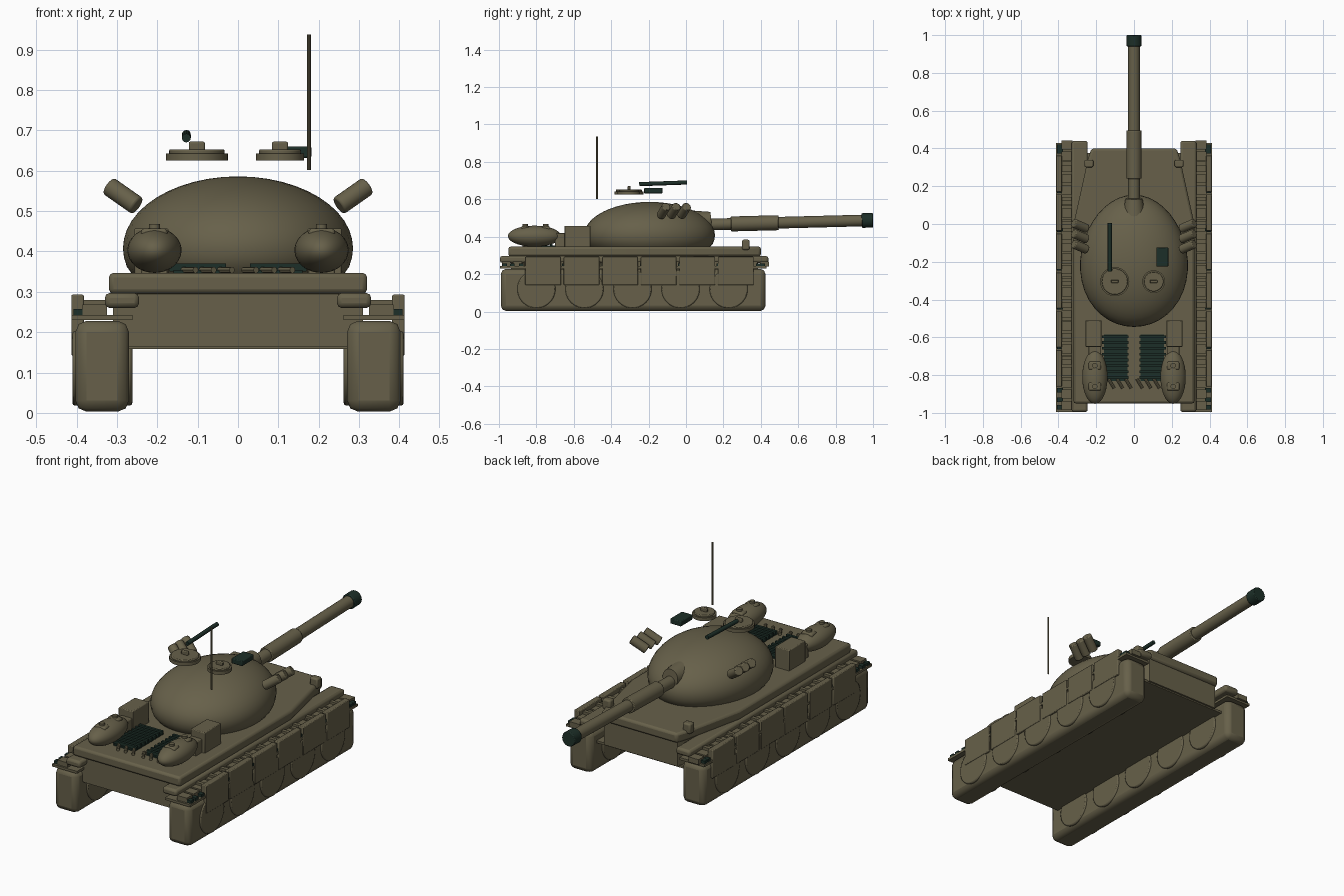
import bpy, bmesh, math
from mathutils import Vector

if "Cube" in bpy.data.objects:
    bpy.data.objects.remove(bpy.data.objects["Cube"])


def material(name, rgb):
    m = bpy.data.materials.new(name)
    m.diffuse_color = (*rgb, 1)
    m.use_nodes = True
    m.node_tree.nodes["Principled BSDF"].inputs["Base Color"].default_value = m.diffuse_color
    return m


OLIVE = material("olive drab", (0.135, 0.118, 0.068))
DARK = material("dark green", (0.012, 0.028, 0.021))


def finish(name, bm, mat, bevel=0, segments=2, smooth=True):
    bmesh.ops.recalc_face_normals(bm, faces=bm.faces)
    me = bpy.data.meshes.new(name)
    bm.to_mesh(me)
    bm.free()
    ob = bpy.data.objects.new(name, me)
    bpy.context.collection.objects.link(ob)
    me.materials.append(mat)
    if bevel:
        b = ob.modifiers.new("bevel", "BEVEL")
        b.width, b.segments = bevel, segments
        b.limit_method = "ANGLE"
    if smooth:
        bpy.ops.object.select_all(action="DESELECT")
        ob.select_set(True)
        bpy.context.view_layer.objects.active = ob
        bpy.ops.object.shade_smooth_by_angle(angle=math.radians(35))
    return ob


def box(name, x, y, z, mat=OLIVE, bevel=0, segments=2):
    bm = bmesh.new()
    bmesh.ops.create_cube(bm, size=1)
    for v in bm.verts:
        v.co = [(r[0] + r[1]) / 2 + c * (r[1] - r[0]) for r, c in zip((x, y, z), v.co)]
    return finish(name, bm, mat, bevel, segments, smooth=bevel > 0)


def rod(name, a, b, r, mat=OLIVE, r2=None, sides=24, bevel=0):
    a, b = Vector(a), Vector(b)
    bm = bmesh.new()
    bmesh.ops.create_cone(bm, cap_ends=True, segments=sides, radius1=r,
                          radius2=r if r2 is None else r2, depth=(b - a).length)
    bm.transform((b - a).to_track_quat("Z", "Y").to_matrix().to_4x4())
    bmesh.ops.translate(bm, verts=bm.verts, vec=(a + b) / 2)
    return finish(name, bm, mat, bevel)


def ellipsoid(name, centre, radii, mat=OLIVE, floor=None, taper=0):
    bm = bmesh.new()
    bmesh.ops.create_uvsphere(bm, u_segments=40, v_segments=24, radius=1)
    for v in bm.verts:
        x, y, z = v.co
        v.co = (centre[0] + x * radii[0] * (1 - taper * y),
                centre[1] + y * radii[1], centre[2] + z * radii[2])
        if floor is not None:
            v.co.z = max(v.co.z, floor)
    return finish(name, bm, mat)


def prism(name, outline, z0, z1, bevel=0):
    bm = bmesh.new()
    low = [bm.verts.new((x, y, z0)) for x, y in outline]
    face = bm.faces.new(low)
    top = bmesh.ops.extrude_face_region(bm, geom=[face])["geom"]
    bmesh.ops.translate(bm, vec=(0, 0, z1 - z0),
                        verts=[g for g in top if isinstance(g, bmesh.types.BMVert)])
    return finish(name, bm, OLIVE, bevel)


def mirrored(half):
    return half + [(-x, y) for x, y in reversed(half)]


# Hull: lower tub and upper deck with a narrowed nose
prism("lower_hull", mirrored([(0.31, -0.935), (0.31, 0.0), (0.24, 0.34), (0.22, 0.385)]), 0.165, 0.31)
prism("upper_deck", mirrored([(0.32, -0.95), (0.32, 0.0), (0.245, 0.34), (0.225, 0.4)]), 0.295, 0.347, 0.012)
box("belly_plate", (-0.27, 0.27), (-0.93, 0.375), (0.158, 0.17))

# Running gear, one set per side
for s, side in ((-1, "left"), (1, "right")):
    def sx(a, b):
        return tuple(sorted((s * a, s * b)))

    box(side + "_track", sx(0.27, 0.403), (-0.99, 0.425), (0.003, 0.228), bevel=0.028)
    for i in range(5):
        y = -0.80 + i * 0.257
        rod(f"{side}_wheel_{i}", (s * 0.262, y, 0.12), (s * 0.41, y, 0.12), 0.102, sides=40, bevel=0.006)
    box(side + "_fender", sx(0.262, 0.412), (-0.995, 0.43), (0.23, 0.243))
    box(side + "_sponson", sx(0.245, 0.33), (-0.995, 0.44), (0.26, 0.297), bevel=0.012)
    # Link row above the fender
    for i in range(24):
        y = -0.985 + i * 0.06
        box(f"{side}_link_{i}", sx(0.325, 0.385), (y, y + 0.048), (0.24, 0.268))
    # Dark pins near the fender ends and between the skirt plates
    for i, y in enumerate((-0.97, -0.93, -0.88, -0.65, -0.44, -0.235, -0.03, 0.175, 0.385, 0.41)):
        box(f"{side}_pin_{i}", sx(0.375, 0.408), (y - 0.012, y + 0.012), (0.243, 0.258), DARK)
    for i in range(6):
        y = -0.86 + i * 0.206
        box(f"{side}_skirt_{i}", sx(0.382, 0.413), (y, y + 0.192), (0.142, 0.293), bevel=0.004)
        for k in (0.04, 0.15):
            box(f"{side}_skirt_hinge_{i}_{k}", sx(0.325, 0.39), (y + k - 0.01, y + k + 0.01), (0.26, 0.28))

    # Rear fuel tank, straps and stowage
    ellipsoid(side + "_fuel_tank", (s * 0.207, -0.81, 0.403), (0.067, 0.142, 0.056))
    for i, y in enumerate((-0.86, -0.75)):
        box(f"{side}_tank_strap_{i}", sx(0.175, 0.24), (y - 0.022, y + 0.022), (0.40, 0.457), bevel=0.008)
        rod(f"{side}_tank_cap_{i}", (s * 0.207, y, 0.45), (s * 0.207, y, 0.468), 0.014, sides=12)
    box(side + "_stowage_box", sx(0.172, 0.257), (-0.65, -0.51), (0.343, 0.457), bevel=0.004)
    box(side + "_tank_bracket", sx(0.175, 0.24), (-0.70, -0.645), (0.343, 0.42), bevel=0.004)

    # Engine grille slats
    box(side + "_grille_base", sx(0.035, 0.16), (-0.83, -0.585), (0.345, 0.354), DARK)
    for i in range(8):
        y = -0.82 + i * 0.031
        box(f"{side}_grille_slat_{i}", sx(0.03, 0.17), (y, y + 0.014), (0.35, 0.37), DARK)
    for i in range(3):
        x = s * (0.03 + 0.045 * i)
        rod(f"{side}_deck_clip_{i}", (x + 0.015, -0.87, 0.354), (x - 0.015, -0.82, 0.354), 0.008, sides=8)

    # Headlight and smoke launchers
    box(side + "_headlight", sx(0.215, 0.262), (0.30, 0.34), (0.33, 0.384), bevel=0.008)
    for i in range(3):
        y = -0.135 + i * 0.055
        rod(f"{side}_smoke_tube_{i}", (s * 0.25, y, 0.513), (s * 0.32, y + 0.03, 0.562), 0.024, sides=20, bevel=0.005)

# Turret and gun
ellipsoid("turret", (0, -0.195, 0.408), (0.285, 0.35, 0.178), floor=0.345, taper=0.07)
rod("mantlet", (0, 0.0, 0.475), (0, 0.135, 0.488), 0.068, r2=0.045)


def bore(y):
    return (0, y, 0.462 + 0.026 * y)


rod("gun_barrel", bore(0.05), bore(0.96), 0.031)
rod("gun_sleeve", bore(0.24), bore(0.495), 0.04, bevel=0.004)
rod("gun_muzzle", bore(0.94), bore(1.0), 0.039, DARK, bevel=0.004)

# Hatches above the turret
for name, x, r in (("commander", -0.102, 0.077), ("gunner", 0.104, 0.06)):
    rod(name + "_ring", (x, -0.305, 0.625), (x, -0.305, 0.643), r, sides=32)
    rod(name + "_hatch", (x, -0.305, 0.64), (x, -0.305, 0.653), r - 0.008, sides=32, bevel=0.004)
    box(name + "_handle", (x - 0.02, x + 0.02), (-0.312, -0.296), (0.65, 0.672), bevel=0.004)

# Machine gun, sight box and antenna
rod("machine_gun", (-0.128, -0.25, 0.681), (-0.128, 0.005, 0.690), 0.011, DARK, sides=12)
box("sight_box", (0.118, 0.182), (-0.225, -0.125), (0.632, 0.66), DARK, bevel=0.004)
rod("antenna", (0.176, -0.475, 0.602), (0.176, -0.475, 0.937), 0.005, sides=10)
